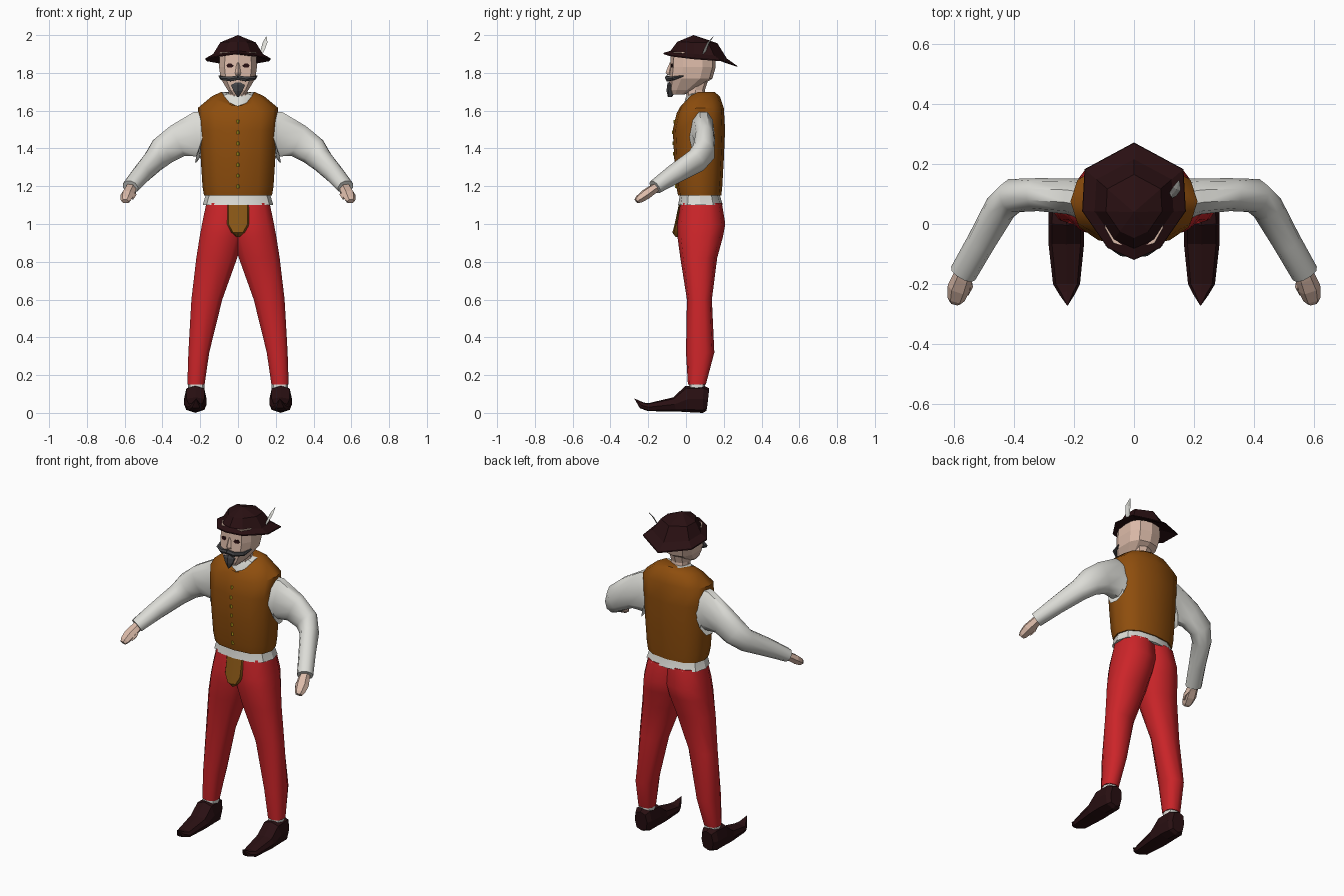
import bpy, bmesh, math
from mathutils import Vector
from mathutils.bvhtree import BVHTree


def material(name, rgb):
    m = bpy.data.materials.new(name)
    m.diffuse_color = (*rgb, 1)
    return m


RED = material("red cloth", (0.6, 0.018, 0.022))
BROWN = material("tan leather", (0.27, 0.075, 0.004))
OLIVE = material("olive leather", (0.25, 0.095, 0.008))
WHITE = material("white linen", (0.72, 0.72, 0.68))
SKIN = material("skin", (0.72, 0.5, 0.4))
DARK = material("dark brown felt", (0.022, 0.005, 0.006))
GREY = material("grey hair", (0.06, 0.06, 0.065))
GOLD = material("gold", (0.55, 0.42, 0.015))


def loft(name, rings, mat, smooth=None, mirror=False):
    """Skin a list of equal-sized rings and cap both ends."""
    bm = bmesh.new()
    vs = [[bm.verts.new(p) for p in r] for r in rings]
    n = len(vs[0])
    for a, b in zip(vs, vs[1:]):
        for i in range(n):
            j = (i + 1) % n
            bm.faces.new((a[i], a[j], b[j], b[i]))
    bm.faces.new(vs[0][::-1])
    bm.faces.new(vs[-1])
    bmesh.ops.remove_doubles(bm, verts=bm.verts, dist=0.0003)
    bmesh.ops.recalc_face_normals(bm, faces=bm.faces)
    me = bpy.data.meshes.new(name)
    bm.to_mesh(me)
    bm.free()
    me.materials.append(mat)
    ob = bpy.data.objects.new(name, me)
    bpy.context.collection.objects.link(ob)
    if smooth:
        bpy.ops.object.select_all(action='DESELECT')
        ob.select_set(True)
        bpy.context.view_layer.objects.active = ob
        bpy.ops.object.shade_smooth_by_angle(angle=math.radians(smooth))
    if mirror:
        ob.modifiers.new("mirror", 'MIRROR')
    return ob


def power(v, p):
    return math.copysign(abs(v) ** (2 / p), v)


def level(z, x0, x1, y0, y1, n=12, p=2.5, dip=0):
    """Horizontal rounded ring; dip lowers its front."""
    out = []
    for i in range(n):
        a = math.tau * i / n - math.pi / 2
        c, s = math.cos(a), math.sin(a)
        out.append(Vector(((x0 + x1) / 2 + (x1 - x0) / 2 * power(c, p),
                           (y0 + y1) / 2 + (y1 - y0) / 2 * power(s, p),
                           z - dip * max(0, -s) ** 2)))
    return out


def sweep(path, n=8, p=2.2):
    """Rings along a path of (x, y, z, half width, half height)."""
    pts = [Vector(q[:3]) for q in path]
    rings = []
    for i, q in enumerate(path):
        t = (pts[min(i + 1, len(pts) - 1)] - pts[max(i - 1, 0)]).normalized()
        h = t.cross(Vector((0, 0, 1))).normalized()
        v = h.cross(t)
        rings.append([pts[i] + h * q[3] * power(math.cos(math.tau * k / n), p)
                      + v * q[4] * power(math.sin(math.tau * k / n), p) for k in range(n)])
    return rings


def front_of(ob, x, z):
    """Point and normal on the front surface of a part."""
    me = ob.data
    tree = BVHTree.FromPolygons([v.co for v in me.vertices], [f.vertices for f in me.polygons])
    hit = tree.ray_cast(Vector((x, -1, z)), Vector((0, 1, 0)))
    return hit[0], hit[1]


# Trousers
legs = [(0.15, 0.175, 0.27, 0.01, 0.105), (0.32, 0.15, 0.265, 0.0, 0.15),
        (0.6, 0.08, 0.25, 0.005, 0.137), (0.82, 0.0, 0.225, -0.03, 0.165),
        (0.93, -0.03, 0.208, -0.045, 0.195), (1.0, -0.04, 0.195, -0.047, 0.208),
        (1.11, -0.04, 0.172, -0.03, 0.19)]
loft("trouser_leg", [level(*r, n=10) for r in legs], RED, 50, True)
loft("codpiece", [level(0.93, -0.006, 0.006, -0.055, 0.0, 8), level(0.955, -0.035, 0.035, -0.072, 0.0, 8),
                  level(1.0, -0.066, 0.066, -0.06, 0.0, 8), level(1.11, -0.066, 0.066, -0.037, 0.0, 8)],
     OLIVE, 40)

# Stocking cuff and pointed shoe
loft("stocking_cuff", [level(0.13, 0.178, 0.265, 0.015, 0.1, 8), level(0.16, 0.178, 0.265, 0.015, 0.1, 8)],
     WHITE, 40, True)
shoe = [(0.225, 0.115, 0.07, 0.04, 0.06), (0.226, 0.09, 0.073, 0.056, 0.073),
        (0.226, 0.01, 0.073, 0.06, 0.071), (0.226, -0.06, 0.045, 0.06, 0.038),
        (0.225, -0.2, 0.03, 0.045, 0.021), (0.223, -0.235, 0.04, 0.026, 0.018),
        (0.222, -0.272, 0.075, 0.001, 0.001)]
loft("shoe", sweep(shoe, 8, 3), DARK, None, True)

# Shirt hem under the vest
loft("shirt_hem", [level(1.1, -0.187, 0.187, -0.042, 0.195), level(1.15, -0.172, 0.172, -0.033, 0.18),
                   level(1.2, -0.165, 0.165, -0.03, 0.175)], WHITE, 30)

# Vest with a V neckline
vest = loft("vest", [level(1.15, -0.18, 0.18, -0.042, 0.187), level(1.2, -0.188, 0.188, -0.052, 0.192),
                     level(1.34, -0.197, 0.197, -0.062, 0.2), level(1.5, -0.205, 0.205, -0.07, 0.207),
                     level(1.615, -0.212, 0.212, -0.05, 0.2, dip=0.03),
                     level(1.675, -0.14, 0.14, -0.028, 0.18, p=2.2, dip=0.05),
                     level(1.7, -0.088, 0.088, -0.016, 0.15, p=2, dip=0.08)], BROWN, 50)
loft("shirt_collar", [level(1.66, -0.086, 0.086, -0.02, 0.148, p=2, dip=0.045),
                      level(1.7, -0.085, 0.085, -0.014, 0.146, p=2, dip=0.075),
                      level(1.695, -0.058, 0.058, 0.0, 0.12, p=2, dip=0.02)], WHITE, 30)
for k in range(7):
    co, _ = front_of(vest, 0.0, 1.2 + 0.057 * k)
    loft("button", [level(co.z + d, -0.008, 0.008, co.y - 0.006, co.y + 0.01, 4, 2) for d in (-0.009, 0.009)], GOLD)

# Sleeves and hands
arm = [(0.175, 0.085, 1.46, 0.068, 0.15), (0.215, 0.092, 1.475, 0.06, 0.125), (0.32, 0.098, 1.44, 0.055, 0.092),
       (0.4, 0.095, 1.385, 0.058, 0.078), (0.445, 0.055, 1.335, 0.054, 0.064),
       (0.51, -0.06, 1.265, 0.048, 0.052), (0.57, -0.165, 1.195, 0.046, 0.038)]
loft("sleeve", sweep(arm, 10), WHITE, 50, True)
hand = [(0.562, -0.14, 1.205, 0.026, 0.024), (0.572, -0.18, 1.18, 0.034, 0.026),
        (0.585, -0.215, 1.155, 0.038, 0.028), (0.594, -0.25, 1.13, 0.03, 0.022),
        (0.597, -0.262, 1.12, 0.02, 0.014)]
loft("hand", sweep(hand, 6), SKIN, None, True)
loft("thumb", sweep([(0.56, -0.17, 1.18, 0.014, 0.014), (0.55, -0.21, 1.155, 0.013, 0.013),
                     (0.558, -0.235, 1.135, 0.007, 0.007)], 5), SKIN, None, True)

# Neck, head and nose
loft("neck", [level(1.62, -0.056, 0.056, 0.005, 0.11, 8), level(1.71, -0.05, 0.05, 0.0, 0.1, 8),
              level(1.8, -0.06, 0.06, 0.0, 0.13, 8)], SKIN)
head = loft("head", [level(1.685, -0.035, 0.035, -0.075, -0.01, 10, 2.8), level(1.71, -0.058, 0.058, -0.086, 0.045, 10, 2.8),
                     level(1.77, -0.095, 0.095, -0.09, 0.14, 10, 2.8), level(1.83, -0.104, 0.104, -0.084, 0.157, 10, 2.8),
                     level(1.91, -0.1, 0.1, -0.08, 0.155, 10, 2.8)], SKIN)
loft("nose", [level(1.79, -0.014, 0.014, -0.1, -0.07, 4, 2), level(1.803, -0.015, 0.015, -0.108, -0.07, 4, 2),
              level(1.855, -0.006, 0.006, -0.086, -0.07, 4, 2)], SKIN)

# Eyes as thin plates lying on the face
co, no = front_of(head, 0.043, 1.838)
side = Vector((0, 0, 1)).cross(no).normalized()
up = no.cross(side)
eye = [co + side * 0.019 * math.cos(a) + up * 0.012 * math.sin(a) for a in [math.tau * k / 6 for k in range(6)]]
loft("eye", [[p - no * 0.003 for p in eye], [p + no * 0.003 for p in eye]], DARK, None, True)

# Moustache and goatee
stache = [(0, -0.1, 1.775, 0.012, 0.013), (0.04, -0.096, 1.768, 0.012, 0.014),
          (0.085, -0.066, 1.772, 0.012, 0.011), (0.1, -0.015, 1.784, 0.004, 0.004)]
loft("moustache", sweep(stache, 6), GREY, None, True)
loft("goatee", [level(1.672, -0.005, 0.005, -0.096, -0.075, 6), level(1.705, -0.027, 0.027, -0.103, -0.05, 6),
                level(1.736, -0.042, 0.042, -0.1, -0.05, 6), level(1.75, -0.012, 0.012, -0.096, -0.06, 6)], GREY)

# Hat: drooping pointed brim and faceted crown
half = [(0, -0.12, 1.9), (0.088, -0.08, 1.887), (0.173, 0.043, 1.872), (0.165, 0.183, 1.862), (0, 0.272, 1.832)]
brim = half + [(-x, y, z) for x, y, z in half[3:0:-1]]


def hat_ring(scale, z, follow):
    """Brim outline shrunk about the crown, keeping part of its droop."""
    return [Vector((x * scale, 0.04 + (y - 0.04) * scale, z + (h - 1.875) * follow)) for x, y, h in brim]


loft("hat", [hat_ring(0.55, 1.893, 0.1), hat_ring(1, 1.875, 1), hat_ring(0.99, 1.881, 1),
             hat_ring(0.76, 1.902, 0.6), hat_ring(0.54, 1.962, 0.1), hat_ring(0.001, 2.0, 0)], DARK)

# Feather
loft("feather", sweep([(0.118, 0.085, 1.885, 0.003, 0.002), (0.13, 0.1, 1.92, 0.013, 0.003),
                       (0.143, 0.118, 1.96, 0.014, 0.003), (0.15, 0.145, 1.992, 0.002, 0.001)], 4, 2), WHITE)
